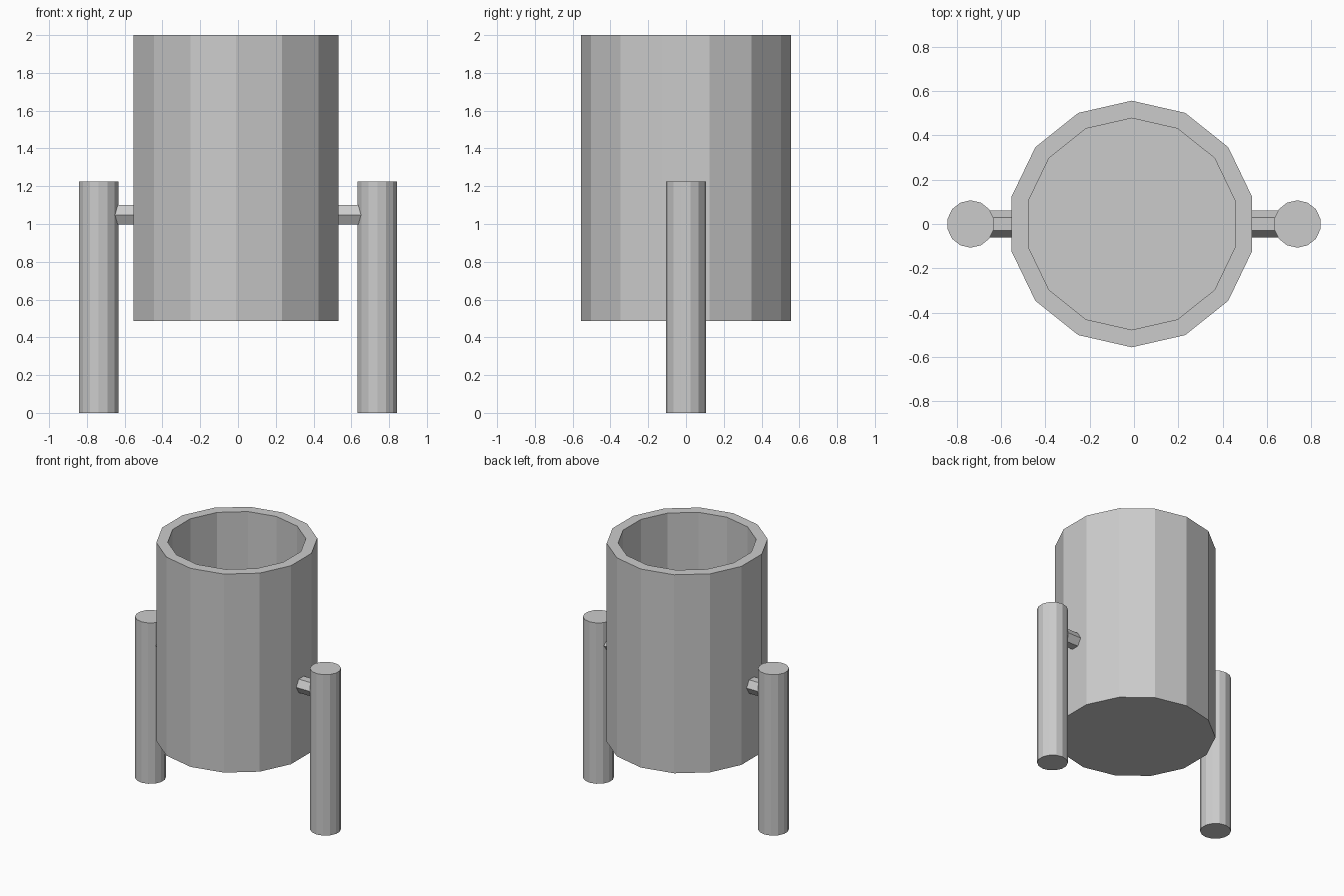
import bpy, bmesh, math
from mathutils import Matrix

cube = bpy.data.objects.get("Cube")
if cube:
    bpy.data.objects.remove(cube, do_unlink=True)

grey = bpy.data.materials.new("plain_grey")
grey.use_nodes = True
colour = (0.6, 0.6, 0.6, 1)
grey.diffuse_color = colour
grey.node_tree.nodes["Principled BSDF"].inputs["Base Color"].default_value = colour


def finish(name, bm):
    bmesh.ops.recalc_face_normals(bm, faces=bm.faces[:])
    mesh = bpy.data.meshes.new(name)
    bm.to_mesh(mesh)
    bm.free()
    mesh.materials.append(grey)
    obj = bpy.data.objects.new(name, mesh)
    bpy.context.collection.objects.link(obj)
    return obj


def ring(bm, sides, radius, x, z):
    # One corner points along +y
    step = 2 * math.pi / sides
    return [bm.verts.new((x + radius * math.sin(i * step),
                          radius * math.cos(i * step), z)) for i in range(sides)]


def lathe(name, sides, profile, x):
    # Stacked rings, closed by a flat face at each end
    bm = bmesh.new()
    rings = [ring(bm, sides, r, x, z) for r, z in profile]
    for a, b in zip(rings, rings[1:]):
        for i in range(sides):
            j = (i + 1) % sides
            bm.faces.new((a[i], a[j], b[j], b[i]))
    bm.faces.new(rings[0])
    bm.faces.new(rings[-1])
    return finish(name, bm)


SIDES = 14
CUP_X, CUP_BOTTOM = -0.01, 0.487

# Open cup: outer wall, rim, inner wall and floor
lathe("cup", SIDES, [(0.557, CUP_BOTTOM), (0.557, 2), (0.478, 2), (0.478, 0.57)], CUP_X)

for side, sign in (("left", 1), ("right", -1)):
    leg_x = sign * 0.738
    # Upright post
    lathe(side + "_leg", SIDES, [(0.107, 0), (0.107, 1.226)], leg_x)

    # Hexagonal rod from the cup wall into the post
    start = CUP_X + sign * 0.5
    bm = bmesh.new()
    bmesh.ops.create_cone(bm, cap_ends=True, segments=6, radius1=0.06, radius2=0.06,
                          depth=abs(leg_x - start))
    bmesh.ops.rotate(bm, verts=bm.verts, matrix=Matrix.Rotation(math.pi / 2, 3, "Y"))
    bmesh.ops.translate(bm, verts=bm.verts, vec=((start + leg_x) / 2, 0, 1.048))
    finish(side + "_rod", bm)
